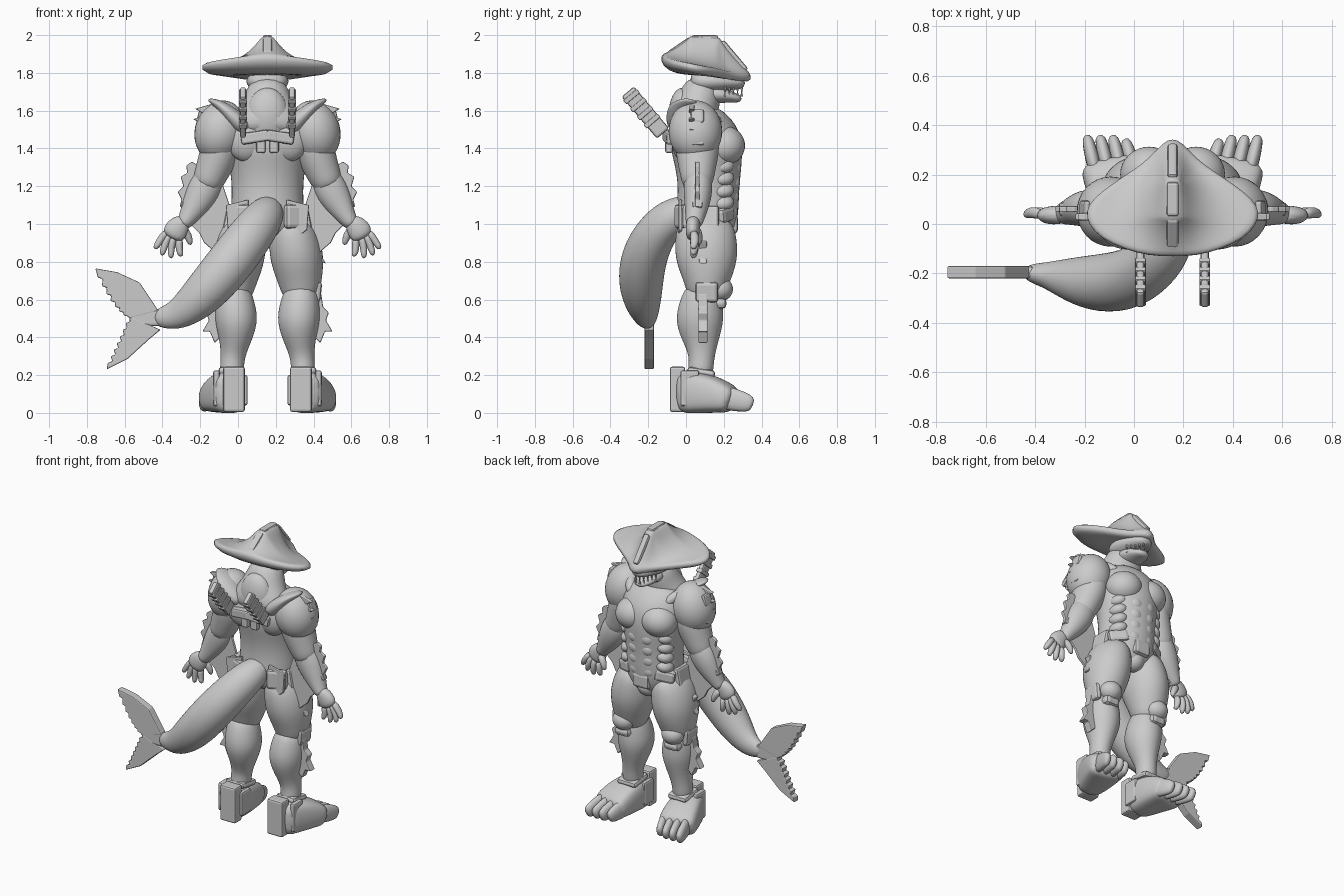
import bpy, bmesh, math
from mathutils import Vector, Matrix

CX = 0.156  # body axis, off centre because the tail sweeps to one side
grey = bpy.data.materials.new("stone_grey")
grey.diffuse_color = (0.6, 0.6, 0.6, 1)


def finish(name, bm, sub=0, bevel=0):
    bmesh.ops.recalc_face_normals(bm, faces=bm.faces)
    me = bpy.data.meshes.new(name)
    bm.to_mesh(me)
    bm.free()
    me.materials.append(grey)
    ob = bpy.data.objects.new(name, me)
    bpy.context.collection.objects.link(ob)
    if bevel:
        m = ob.modifiers.new("bevel", 'BEVEL')
        m.width, m.segments = bevel, 2
    if sub:
        m = ob.modifiers.new("smooth", 'SUBSURF')
        m.levels = m.render_levels = sub
        for p in me.polygons:
            p.use_smooth = True
    return ob


def tube(name, secs, ref=(0, 1, 0), sq=1.0, n=12, sub=2, s=1, cx=CX):
    """Loft rings (x, y, z, side radius, ref radius) along their own path."""
    bm = bmesh.new()
    pts = [Vector((cx + s * q[0], q[1], q[2])) for q in secs]
    rings = []
    for i, q in enumerate(secs):
        t = (pts[min(i + 1, len(pts) - 1)] - pts[max(i - 1, 0)]).normalized()
        r = Vector(ref)
        b = (r - t * t.dot(r)).normalized()
        a = b.cross(t)
        ring = []
        for k in range(n):
            c, d = math.cos(math.tau * k / n), math.sin(math.tau * k / n)
            c = math.copysign(abs(c) ** sq, c) * 1.045
            d = math.copysign(abs(d) ** sq, d) * 1.045
            ring.append(bm.verts.new(pts[i] + a * c * q[3] + b * d * q[4]))
        rings.append(ring)
    for r0, r1 in zip(rings, rings[1:]):
        for k in range(n):
            bm.faces.new((r0[k], r0[(k + 1) % n], r1[(k + 1) % n], r1[k]))
    bm.faces.new(rings[0])
    bm.faces.new(rings[-1][::-1])
    return finish(name, bm, sub)


def ball(name, c, r, s=1, tilt=0):
    bm = bmesh.new()
    bmesh.ops.create_uvsphere(bm, u_segments=16, v_segments=10, radius=1.02)
    m = Matrix.Translation((CX + s * c[0], c[1], c[2])) @ Matrix.Rotation(s * tilt, 4, 'Y')
    bm.transform(m @ Matrix.Diagonal((*r, 1)))
    return finish(name, bm, 1)


def box(name, c, size, s=1, ry=0, rx=0, rz=0, bevel=0.012):
    bm = bmesh.new()
    bmesh.ops.create_cube(bm, size=1)
    m = (Matrix.Translation((CX + s * c[0], c[1], c[2])) @ Matrix.Rotation(s * rz, 4, 'Z')
         @ Matrix.Rotation(s * ry, 4, 'Y') @ Matrix.Rotation(rx, 4, 'X'))
    bm.transform(m @ Matrix.Diagonal((*size, 1)))
    return finish(name, bm, 0, bevel)


def plate(name, outline, y, thick, s=1, cx=CX):
    """Flat fin cut in the x-z plane."""
    bm = bmesh.new()
    f = bm.faces.new([bm.verts.new((cx + s * x, y - thick / 2, z)) for x, z in outline])
    e = bmesh.ops.extrude_face_region(bm, geom=[f])
    bmesh.ops.translate(bm, vec=(0, thick, 0),
                        verts=[v for v in e['geom'] if isinstance(v, bmesh.types.BMVert)])
    return finish(name, bm, 0, 0.006)


# Wide hat: a rim outline swept up to a narrow ridge
half = [(0, -.135, 1.895), (.1, -.132, 1.89), (.2, -.105, 1.88), (.3, -.06, 1.865), (.35, 0, 1.855),
        (.36, .05, 1.845), (.335, .1, 1.835), (.255, .16, 1.825), (.17, .215, 1.81), (.1, .265, 1.8),
        (.035, .34, 1.795), (0, .35, 1.79)]
rim = half + [(-w, y, z) for w, y, z in half[-2:0:-1]]
bm = bmesh.new()
levels = []
for t in (0, .15, .3, .45, .6, .75, .88, 1):
    row = []
    for w, y, z in rim:
        tx = max(-.025, min(.025, w))
        ty = max(.03, min(.165, y))
        p = 1 + 2.6 * min(1, abs(w) / .25)
        row.append(bm.verts.new((CX + w + (tx - w) * t, y + (ty - y) * t, z + (2 - z) * t ** p)))
    levels.append(row)
low = [bm.verts.new((CX + w * .98, y * .98, z - .055)) for w, y, z in rim]
under = [bm.verts.new((CX + w * .4, .08 + (y - .08) * .6, 1.785)) for w, y, z in rim]
levels = [under, low] + levels
for r0, r1 in zip(levels, levels[1:]):
    for k in range(len(rim)):
        j = (k + 1) % len(rim)
        bm.faces.new((r0[k], r0[j], r1[j], r1[k]))
bm.faces.new(levels[0])
bmesh.ops.remove_doubles(bm, verts=levels[-1], dist=0.0005)
top = [v for v in levels[-1] if v.is_valid]
bmesh.ops.contextual_create(bm, geom=top)
finish("hat", bm, 1)
box("hat_ridge", (0, .1, 1.978), (.05, .14, .044))
box("hat_front_ridge", (0, .25, 1.886), (.04, .2, .04), rx=-.87)
box("hat_back_ridge", (0, -.03, 1.935), (.05, .14, .04), rx=.6)

# Head, jaw and teeth
tube("head", [(0, .02, 1.76, .07, .05), (0, .08, 1.755, .115, .065), (0, .17, 1.755, .11, .06),
              (0, .25, 1.75, .08, .04), (0, .315, 1.745, .04, .028)], ref=(0, 0, 1))
tube("jaw", [(0, .1, 1.69, .09, .06), (0, .19, 1.685, .085, .045), (0, .25, 1.67, .06, .026),
             (0, .295, 1.66, .03, .018)], ref=(0, 0, 1))
for s in (1, -1):
    for i in range(5):
        x, y = .014 + i * .015, .305 - i * .022
        for z, tip in ((1.725, 1.69), (1.675, 1.705)):
            tube("tooth", [(x, y - .01, z, .008, .008), (x, y - .01, tip, .001, .001)], n=5, sub=0, s=s)
tube("neck", [(0, .02, 1.46, .24, .12), (0, .03, 1.56, .19, .125), (0, .07, 1.65, .125, .115),
              (0, .1, 1.77, .1, .09)])

# Torso and muscle groups
tube("torso", [(0, .08, .9, .09, .11), (0, .1, .97, .18, .16), (0, .115, 1.07, .195, .165),
               (0, .12, 1.2, .185, .16), (0, .12, 1.33, .205, .18), (0, .105, 1.45, .225, .195),
               (0, .06, 1.56, .2, .14), (0, .05, 1.6, .12, .09)])
for s in (1, -1):
    ball("chest_muscle", (.095, .2, 1.415), (.12, .115, .105), s, .2)
    ball("shoulder_blade", (.11, -.01, 1.45), (.11, .07, .12), s)
    for i in range(4):
        ball("abdominal", (.043, .258 - i * .006, 1.295 - i * .075), (.05, .035, .045), s)
        ball("rib_muscle", (.13, .19, 1.31 - i * .065), (.06, .065, .042), s, .4)
    # Belt and hip armour
    box("belt_plate", (.14, .2, 1.05), (.13, .07, .08), s, rz=-.5, ry=.2, bevel=.02)
    box("hip_plate", (.205, .1, 1.03), (.04, .15, .13), s, ry=-.2, bevel=.015)
    box("rear_hip_plate", (.15, -.02, 1.04), (.13, .05, .13), s, rz=.4, bevel=.02)
    plate("hip_cloth", [(.1, 1.13), (.22, 1.1), (.21, .97), (.15, .92), (.1, .98)], -.03, .02, s)

    # Shoulders, arms
    ball("shoulder", (.25, .05, 1.49), (.138, .145, .165), s, -.25)
    tube("upper_arm", [(.23, .06, 1.5, .1, .12), (.255, .06, 1.37, .105, .115), (.3, .06, 1.26, .088, .09),
                       (.335, .06, 1.18, .075, .075)], s=s)
    tube("forearm", [(.285, .06, 1.3, .06, .065), (.325, .065, 1.2, .094, .08), (.375, .06, 1.11, .078, .068),
                     (.43, .045, 1.02, .044, .047), (.455, .04, .99, .037, .042)], s=s)
    box("arm_bracer", (.395, .06, 1.19), (.035, .055, .24), s, ry=-.45)
    for z in (1.57, 1.45, 1.36):
        box("shoulder_tile", (.372 - abs(z - 1.5) * .25, .06, z), (.03, .07, .075), s, ry=-.25)
    plate("forearm_fin", [(.35, 1.3), (.4, 1.33), (.43, 1.31), (.425, 1.27), (.46, 1.25), (.445, 1.2),
                          (.475, 1.17), (.455, 1.13), (.465, 1.09), (.37, 1.1)], .06, .025, s)
    plate("inner_fin", [(.24, 1.22), (.33, 1.2), (.43, 1.02), (.36, .95), (.335, .9), (.265, .84),
                        (.25, .92), (.2, .98), (.2, 1.1)], .05, .02, s)
    for i in range(4):
        z = 1.61 - i * .055
        plate("shoulder_spike", [(.28, z + .03), (.398 - abs(i - 1.2) * .012, z), (.3, z - .05)], .03, .03, s)

    # Hands
    tube("palm", [(.435, .04, 1.03, .035, .036), (.48, .035, .98, .066, .038), (.51, .035, .92, .058, .034)], s=s)
    tips = [(.485, .455, .825), (.515, .51, .815), (.535, .56, .83), (.55, .598, .865)]
    for i, (bx, tx, tz) in enumerate(tips):
        bz = .91 + i * .012
        tube("finger", [(bx - .02, .04, bz + .02, .022, .026), ((bx + tx) / 2, .05, (bz + tz) / 2, .021, .024),
                        (tx, .035, tz, .014, .016)], n=8, sub=1, s=s)
    tube("thumb", [(.455, .05, .98, .027, .027), (.418, .07, .94, .023, .023), (.405, .07, .885, .014, .014)],
         n=8, sub=1, s=s)

    # Legs
    tube("thigh", [(.11, .1, 1.04, .09, .14), (.14, .105, .92, .138, .165), (.16, .11, .8, .142, .165),
                   (.175, .11, .68, .112, .115), (.18, .1, .58, .085, .085)], s=s)
    tube("calf", [(.18, .1, .68, .08, .09), (.172, .08, .58, .105, .115), (.163, .07, .48, .116, .13),
                  (.172, .08, .37, .08, .09), (.187, .085, .28, .058, .06), (.19, .07, .17, .07, .075)], s=s)
    ball("knee_pad", (.185, .18, .655), (.075, .07, .065), s)
    box("shin_plate", (.185, .17, .58), (.11, .09, .06), s, bevel=.025)
    box("knee_side_guard", (.265, .11, .64), (.04, .12, .11), s, ry=.1, bevel=.018)
    plate("calf_fin", [(.23, .66), (.285, .63), (.295, .56), (.325, .53), (.31, .49), (.345, .43), (.305, .43),
                       (.28, .37), (.25, .4), (.22, .5)], .09, .05, s)
    plate("thigh_fin", [(.24, .93), (.3, .9), (.275, .85), (.31, .79), (.25, .81)], .09, .04, s)

    # Feet
    tube("foot", [(.19, -.055, .105, .075, .105), (.205, .04, .11, .1, .11), (.225, .13, .1, .115, .1),
                  (.245, .21, .08, .12, .08), (.255, .26, .06, .115, .06)], ref=(0, 0, 1), sq=.6, s=s)
    for i in range(4):
        x, e = .15 + i * .052, .34 + .015 * (i > 0)
        tube("toe", [(x, .19, .085, .03, .07), (x + .02, .27, .065, .03, .06), (x + .034, e - .025, .052, .026, .05),
                     (x + .04, e, .04, .018, .032)], ref=(0, 0, 1), n=8, sub=1, sq=.8, s=s)
    box("heel_block", (.177, -.045, .125), (.115, .08, .24), s)
    box("ankle_guard", (.27, .02, .13), (.035, .1, .19), s)
    box("inner_ankle_guard", (.12, .02, .12), (.03, .1, .16), s)
    box("ankle_strap", (.19, .08, .215), (.14, .15, .04), s, rx=-.15, bevel=.018)

    # Collar horns and back gear
    tube("collar_horn", [(.1, -.05, 1.49, .045, .05), (.18, -.03, 1.565, .045, .08), (.24, .0, 1.625, .03, .09),
                         (.315, .02, 1.66, .01, .03)], s=s)
    tube("collar_front", [(.25, .0, 1.6, .03, .03), (.19, .11, 1.59, .035, .035), (.12, .19, 1.52, .03, .03)],
         ref=(0, 0, 1), s=s)
    box("blade_handle", (.13, -.215, 1.59), (.033, .29, .085), s, rx=-.87)
    for i in range(4):
        box("handle_wrap", (.13, -.18 - i * .036, 1.545 + i * .043), (.044, .026, .095), s, rx=-.87, bevel=.005)
    box("back_harness", (.065, -.09, 1.46), (.15, .05, .06), s, rz=.15, ry=.15)
    box("back_clip", (.035, -.09, 1.41), (.05, .04, .07), s)

box("belt_buckle", (0, .25, 1.0), (.12, .05, .1), bevel=.02)
ball("loin_guard", (0, .18, .94), (.07, .07, .07))
ball("nape", (0, -.02, 1.57), (.115, .075, .15))

# Tail sweeping back and aside
tube("tail", [(.175, .06, 1.09, .07, .08), (.145, -.08, 1.045, .105, .1), (.06, -.18, .93, .12, .115),
              (-.045, -.235, .79, .125, .125), (-.165, -.24, .645, .118, .115), (-.28, -.22, .54, .092, .08),
              (-.36, -.205, .505, .07, .05), (-.45, -.195, .5, .04, .03)], cx=0)


# Tail flukes with a notched trailing edge
def lobe(name, tip, lead, notch, bulge):
    pts = lead + [tip]
    a, b = Vector(tip), Vector(notch)
    side = Vector((0.01, 0))
    for i in range(1, 8):
        p = a.lerp(b, i / 8) + Vector(bulge) * math.sin(math.pi * i / 8)
        pts += [tuple(p - side), tuple(p + side + (b - a) * .03)]
    plate(name, pts + [notch], -.195, .05, cx=0)


lobe("upper_fluke", (-.755, .765), [(-.42, .54), (-.46, .6), (-.52, .69), (-.64, .745)], (-.575, .5), (.0, -.04))
lobe("lower_fluke", (-.695, .23), [(-.41, .44), (-.47, .39), (-.585, .285)], (-.57, .51), (0, 0))
box("fluke_joint", (-.49 - CX, -.195, .505), (.17, .048, .09))
